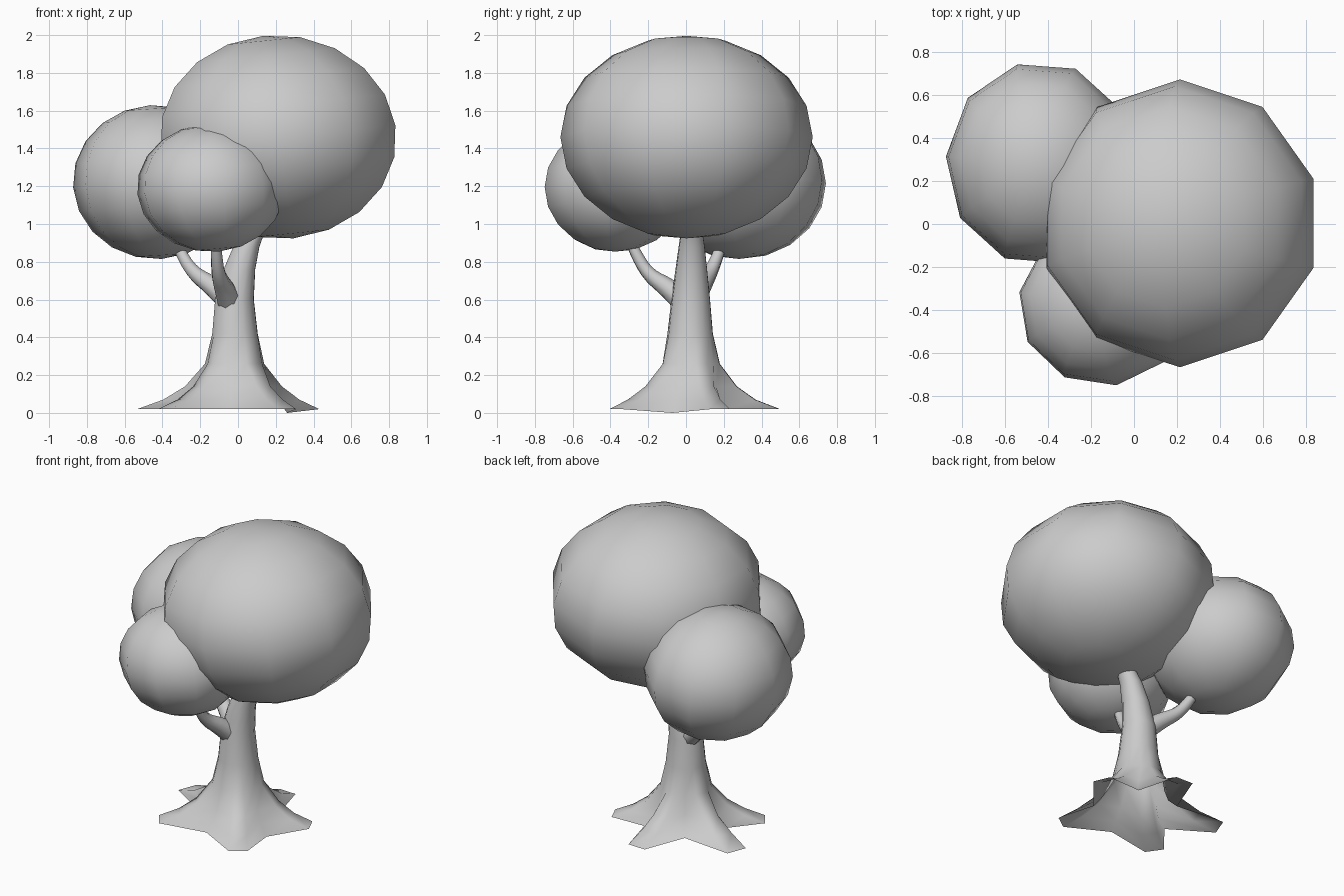
import bpy, bmesh
from math import sin, cos, radians
from mathutils import Matrix, Vector

if "Cube" in bpy.data.objects:
    bpy.data.objects.remove(bpy.data.objects["Cube"])


def add_mesh(name, bm):
    bmesh.ops.recalc_face_normals(bm, faces=bm.faces)
    me = bpy.data.meshes.new(name)
    bm.to_mesh(me)
    bm.free()
    for p in me.polygons:
        p.use_smooth = True
    ob = bpy.data.objects.new(name, me)
    bpy.context.collection.objects.link(ob)
    return ob


def foliage(name, centre, radii, turn, tilt):
    """Ten-sided ball, slightly tilted, then squashed."""
    bm = bmesh.new()
    bmesh.ops.create_uvsphere(bm, u_segments=10, v_segments=10, radius=1)
    m = (Matrix.Translation(centre) @ Matrix.Diagonal((*radii, 1))
         @ Matrix.Rotation(radians(tilt), 4, 'Y')
         @ Matrix.Rotation(radians(turn), 4, 'Z'))
    bmesh.ops.transform(bm, matrix=m, verts=bm.verts)
    return add_mesh(name, bm)


def branch(name, points):
    """Tapered curved limb; points are (x, y, z, radius)."""
    cu = bpy.data.curves.new(name, 'CURVE')
    cu.dimensions = '3D'
    cu.bevel_depth = 1.0
    cu.bevel_resolution = 2
    sp = cu.splines.new('NURBS')
    sp.points.add(len(points) - 1)
    for p, (x, y, z, r) in zip(sp.points, points):
        p.co = (x, y, z, 1)
        p.radius = r
    sp.order_u = 3
    sp.use_endpoint_u = True
    sp.resolution_u = 3
    sp.use_smooth = True
    ob = bpy.data.objects.new(name, cu)
    bpy.context.collection.objects.link(ob)
    bpy.ops.object.select_all(action='DESELECT')
    ob.select_set(True)
    bpy.context.view_layer.objects.active = ob
    bpy.ops.object.convert(target='MESH')


# Crown: one large ball and two smaller ones
foliage("crown_large", (0.213, 0.003, 1.46), (0.657, 0.668, 0.54), 0, -7)
foliage("crown_back_left", (-0.435, 0.28, 1.222), (0.44, 0.475, 0.408), 14, -4)
foliage("crown_front", (-0.143, -0.375, 1.19), (0.396, 0.378, 0.338), 9, -6)

# Trunk with five flared roots: (angle, reach)
roots = [(24, 0.45), (88, 0.50), (159, 0.55), (215, 0.48), (305, 0.46)]
# Rings: z, centre x, centre y, radius, root spread (0..1)
rings = [(0.02, 0, 0, 0.27, 1.0), (0.07, 0, 0, 0.215, 0.68),
         (0.14, -0.005, 0.01, 0.18, 0.36), (0.26, -0.015, 0.022, 0.148, 0.05),
         (0.42, -0.015, 0.022, 0.122, 0), (0.60, -0.018, 0.025, 0.104, 0),
         (0.76, 0.008, 0.028, 0.085, 0), (0.88, 0.045, 0.03, 0.07, 0),
         (0.95, 0.08, 0.03, 0.06, 0), (1.08, 0.15, 0.03, 0.05, 0)]
bm = bmesh.new()
loops = []
for i, (z, cx, cy, r, spread) in enumerate(rings):
    loop = []
    for k, (ang, reach) in enumerate(roots):
        nxt = roots[(k + 1) % 5][0] + (360 if k == 4 else 0)
        half = 7 + 5 * (1 - spread)
        tip = r + (reach - 0.27) * spread
        for a, rad in ((ang - half, tip), (ang + half, tip), ((ang + nxt) / 2, r)):
            low = 0.02 if i == 0 and k == 4 and a == (ang + nxt) / 2 else 0
            loop.append(bm.verts.new((cx + rad * cos(radians(a)),
                                      cy + rad * sin(radians(a)), z - low)))
    loops.append(loop)
for lo, hi in zip(loops, loops[1:]):
    for j in range(15):
        n = (j + 1) % 15
        bm.faces.new((lo[j], lo[n], hi[n], hi[j]))
add_mesh("trunk", bm)

# Limbs reaching into the two small crowns
branch("branch_back_left", [(-0.03, 0.03, 0.58, 0.07), (-0.13, 0.08, 0.67, 0.055),
                            (-0.24, 0.13, 0.74, 0.038), (-0.31, 0.18, 0.86, 0.03),
                            (-0.35, 0.21, 0.95, 0.025)])
branch("branch_front", [(-0.04, 0.0, 0.58, 0.07), (-0.075, -0.09, 0.66, 0.055),
                        (-0.105, -0.20, 0.73, 0.037), (-0.115, -0.27, 0.85, 0.031),
                        (-0.12, -0.31, 0.94, 0.026)])
